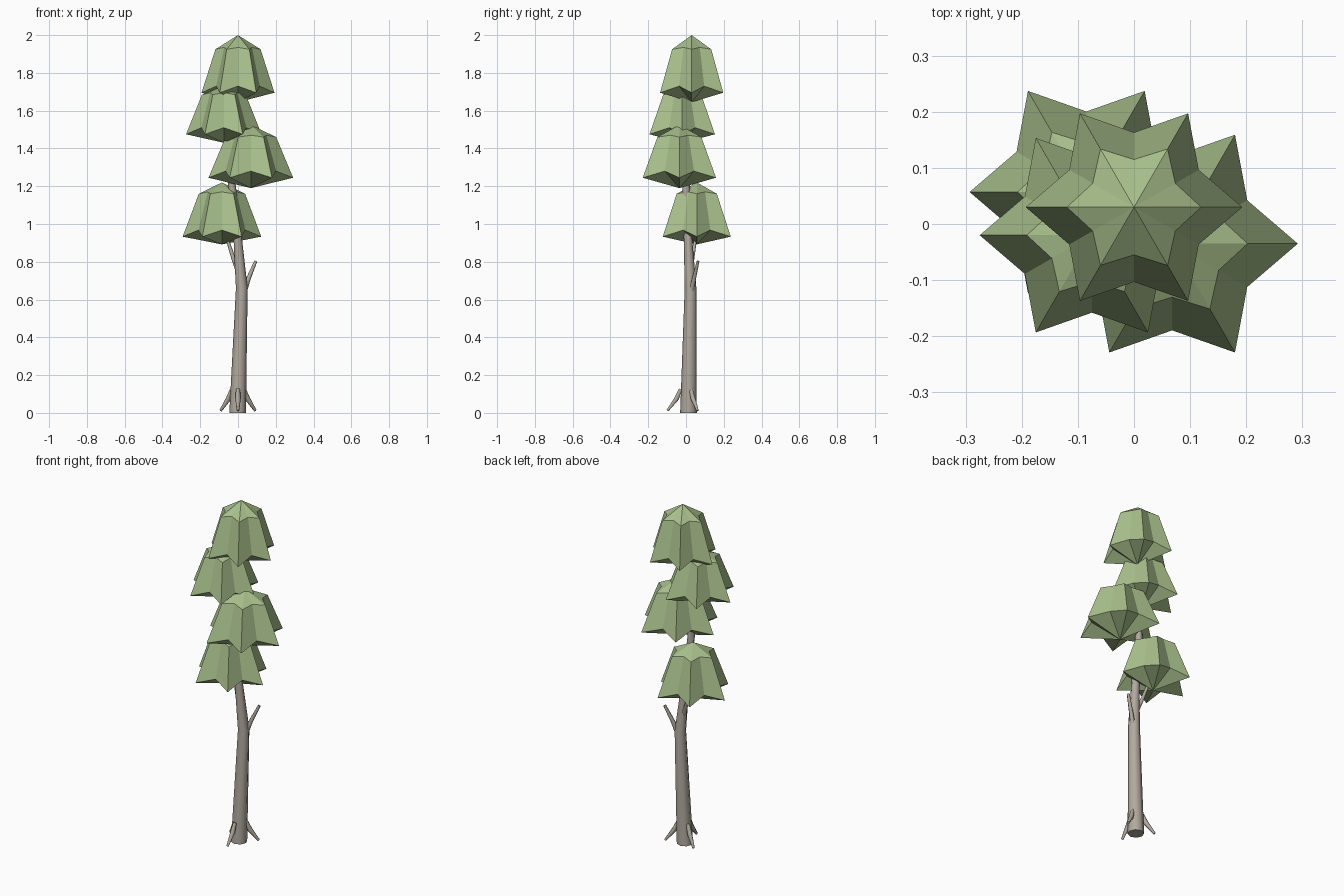
import bpy, bmesh, math
from mathutils import Vector

if "Cube" in bpy.data.objects:
    bpy.data.objects.remove(bpy.data.objects["Cube"])


def material(name, rgb):
    m = bpy.data.materials.new(name)
    m.diffuse_color = (*rgb, 1)
    m.use_nodes = True
    m.node_tree.nodes["Principled BSDF"].inputs["Base Color"].default_value = m.diffuse_color
    return m


GREEN = material("leaf green", (0.39, 0.52, 0.26))
BARK = material("grey bark", (0.44, 0.40, 0.345))


def finish(name, bm, mat, smooth=False):
    bmesh.ops.recalc_face_normals(bm, faces=bm.faces)
    me = bpy.data.meshes.new(name)
    bm.to_mesh(me)
    bm.free()
    me.materials.append(mat)
    for p in me.polygons:
        p.use_smooth = smooth and len(p.vertices) == 4
    ob = bpy.data.objects.new(name, me)
    bpy.context.collection.objects.link(ob)
    return ob


def bridge(bm, a, b):
    n = len(a)
    for i in range(n):
        j = (i + 1) % n
        bm.faces.new((a[i], a[j], b[j], b[i]))


def tube(name, path, sides):
    """Tapered limb; path holds (x, y, z, radius)."""
    bm = bmesh.new()
    pts = [Vector(p[:3]) for p in path]
    rings = []
    for k, p in enumerate(pts):
        d = pts[min(k + 1, len(pts) - 1)] - pts[max(k - 1, 0)]
        if k == 0 and name == "trunk":
            d = Vector((0, 0, 1))
        q = Vector((0, 0, 1)).rotation_difference(d.normalized())
        ring = []
        for i in range(sides):
            a = 2 * math.pi * i / sides
            ring.append(bm.verts.new(p + q @ Vector((math.cos(a), math.sin(a), 0)) * path[k][3]))
        rings.append(ring)
    for a, b in zip(rings, rings[1:]):
        bridge(bm, a, b)
    bm.faces.new(rings[0])
    bm.faces.new(rings[-1])
    return finish(name, bm, BARK, True)


def canopy(name, x, y, r, z_top, z_mid, z_tip, z_low, mid):
    """Six-pointed star dome with a shallow pointed underside."""
    bm = bmesh.new()

    def star(rad, z, valley, lift):
        out = []
        for i in range(12):
            a = math.pi * i / 6
            s = valley if i % 2 else 1
            out.append(bm.verts.new((x + rad * s * math.cos(a), y + rad * s * math.sin(a),
                                     z + (lift if i % 2 else 0))))
        return out

    upper = star(r * mid, z_mid, 0.71, 0.01)
    rim = star(r, z_tip, 0.69, 0.035)
    top = bm.verts.new((x, y, z_top))
    low = bm.verts.new((x, y, z_low))
    bridge(bm, upper, rim)
    for i in range(12):
        j = (i + 1) % 12
        bm.faces.new((upper[i], upper[j], top))
        bm.faces.new((rim[j], rim[i], low))
    return finish(name, bm, GREEN)


# Foliage clumps
canopy("canopy_top", 0.0, 0.03, 0.193, 2.0, 1.925, 1.695, 1.645, 0.62)
canopy("canopy_upper", -0.075, -0.02, 0.20, 1.73, 1.685, 1.475, 1.43, 0.58)
canopy("canopy_middle", 0.068, -0.035, 0.224, 1.525, 1.46, 1.245, 1.19, 0.60)
canopy("canopy_lower", -0.085, 0.057, 0.208, 1.22, 1.16, 0.933, 0.892, 0.59)

# Trunk, bending slightly on its way up
tube("trunk", [(-0.002, 0.013, 0, 0.044), (0.02, 0.024, 0.66, 0.031),
               (-0.002, 0.01, 0.93, 0.022), (-0.034, 0.0, 1.22, 0.02),
               (-0.01, 0.0, 1.5, 0.018), (0.0, 0.02, 1.75, 0.012)], 8)

# Bare branches
tube("branch_right", [(0.025, 0.025, 0.62, 0.016), (0.055, 0.042, 0.71, 0.012),
                      (0.094, 0.064, 0.803, 0.008)], 6)
tube("branch_left", [(0.008, 0.02, 0.73, 0.014), (-0.025, 0.035, 0.82, 0.011),
                     (-0.06, 0.052, 0.93, 0.008)], 6)

# Three splayed roots
for i, deg in enumerate((30, 150, 270)):
    c, s = math.cos(math.radians(deg)), math.sin(math.radians(deg))
    tube(f"root_{i + 1}", [(r * c, 0.008 + r * s, z, w) for r, z, w in
                           ((0.036, 0.125, 0.011), (0.058, 0.075, 0.014), (0.106, 0.012, 0.007))], 6)
